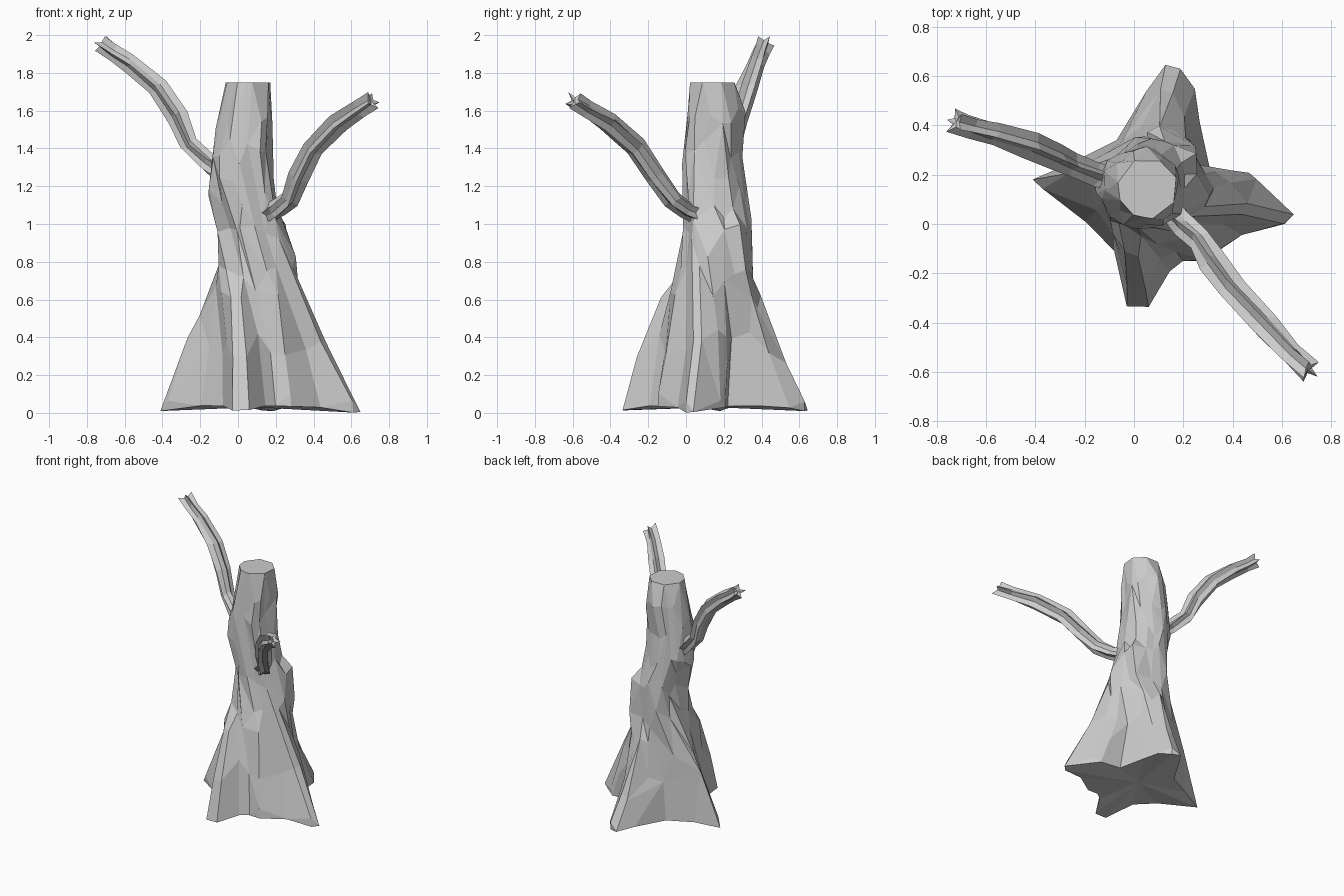
import bpy, bmesh, math, random
from mathutils import Vector

if "Cube" in bpy.data.objects:
    bpy.data.objects.remove(bpy.data.objects["Cube"])

random.seed(11)


def make_object(name, rings, start_cap, end_cap):
    """Skin a stack of equal rings and close each end with a fan or an n-gon."""
    bm = bmesh.new()
    loops = [[bm.verts.new(p) for p in ring] for ring in rings]
    n = len(loops[0])
    for a, b in zip(loops, loops[1:]):
        for i in range(n):
            j = (i + 1) % n
            bm.faces.new((a[i], a[j], b[j], b[i]))
    for loop, cap in ((loops[0], start_cap), (loops[-1], end_cap)):
        if cap is None:
            bm.faces.new(loop)
        else:
            c = bm.verts.new(cap)
            for i in range(n):
                bm.faces.new((loop[i], loop[(i + 1) % n], c))
    bmesh.ops.recalc_face_normals(bm, faces=bm.faces)
    me = bpy.data.meshes.new(name)
    bm.to_mesh(me)
    bm.free()
    ob = bpy.data.objects.new(name, me)
    bpy.context.collection.objects.link(ob)
    return ob


# Trunk: star-shaped root outline blended into a twisted column
roots = [(.645, .04), (.61, .0), (.44, -.04), (.34, -.11), (.28, -.15), (.20, -.15),
         (.14, -.20), (.06, -.34), (-.03, -.335), (-.06, -.20), (-.08, -.11), (-.20, .01),
         (-.35, .12), (-.415, .18), (-.25, .25), (-.07, .34), (.03, .51), (.13, .65),
         (.19, .635), (.25, .54), (.27, .40), (.31, .22), (.46, .21), (.53, .16)]
# z, xmin, xmax, ymin, ymax of the column
column = [(.0, -.10, .27, -.03, .34), (.06, -.10, .27, -.03, .34), (.22, -.10, .27, -.03, .34),
          (.40, -.10, .27, -.03, .35), (.60, -.10, .28, -.03, .35), (.78, -.10, .295, -.02, .355),
          (.95, -.09, .27, -.02, .345), (1.08, -.11, .21, -.02, .33), (1.22, -.15, .19, -.02, .325),
          (1.40, -.135, .175, -.02, .30), (1.58, -.095, .185, .0, .30), (1.75, -.065, .175, .025, .265)]
n = len(roots)
rings = []
for k, (z, x0, x1, y0, y1) in enumerate(column):
    top = k == len(column) - 1
    twist = -math.radians(50) * min(1, max(0, (z - .3) / 1.0))
    ring = []
    for i, (bx, by) in enumerate(roots):
        a = -math.tau * i / n - .1
        t = a + twist
        ridge = 1 if top else 1.0 + .06 * math.cos(5 * a) + random.uniform(-.10, .07)
        cx = (x0 + x1) / 2 + (x1 - x0) / 2 * ridge * math.cos(t)
        cy = (y0 + y1) / 2 + (y1 - y0) / 2 * ridge * math.sin(t)
        power = 1.2 + .4 * math.sin(a) + .2 * math.cos(a)
        w = max(0, 1 - max(0, z - .05) / .8) ** power
        zz = z
        if k == 0:
            reach = math.hypot(bx - .09, by - .15)
            zz = .035 * max(0, min(1, (.55 - reach) / .2))
            w = .97 if i > 4 else 1
        elif not top:
            zz += random.uniform(-.05, .05) if k > 2 else random.uniform(-.01, .02)
        ring.append((cx + (bx - cx) * w, cy + (by - cy) * w, zz))
    rings.append(ring)
trunk = make_object("trunk", rings, (.09, .15, .03), None)

# Irregular bark facets
dec = trunk.modifiers.new("facets", 'DECIMATE')
dec.ratio = .5


def branch(name, path, radii):
    """Fluted limb along a path, with a splayed broken end."""
    pts = [Vector(p) for p in path]
    sides, limb = 10, []
    for k, p in enumerate(pts):
        d = (pts[min(k + 1, len(pts) - 1)] - pts[max(k - 1, 0)]).normalized()
        u = d.cross(Vector((0, 0, 1))).normalized()
        v = u.cross(d)
        last = k == len(pts) - 1
        ring = []
        for i in range(sides):
            a = math.tau * i / sides + k * .12
            point = i % 2 == 0
            r = radii[k] * (1.05 if point else .62) * random.uniform(.88, 1.08)
            along = random.uniform(-.015, .015)
            if last:
                r = radii[k] * (1.15 if point else .5)
                along = random.uniform(.0, .03) if point else 0
            ring.append(p + (u * math.cos(a) + v * math.sin(a)) * r + d * along)
        limb.append(ring)
    make_object(name, limb, None, pts[-1] + d * .0)


branch("left_branch",
       [(-.08, .18, 1.26), (-.16, .20, 1.32), (-.26, .245, 1.42), (-.32, .28, 1.57),
        (-.42, .325, 1.72), (-.57, .37, 1.85), (-.66, .395, 1.91), (-.72, .415, 1.955)],
       [.05, .05, .05, .057, .058, .052, .046, .046])
branch("right_branch",
       [(.15, .06, 1.05), (.20, .0, 1.075), (.27, -.07, 1.13), (.32, -.16, 1.25),
        (.40, -.27, 1.41), (.53, -.41, 1.54), (.64, -.53, 1.61), (.705, -.59, 1.65)],
       [.052, .052, .052, .057, .058, .056, .048, .046])
